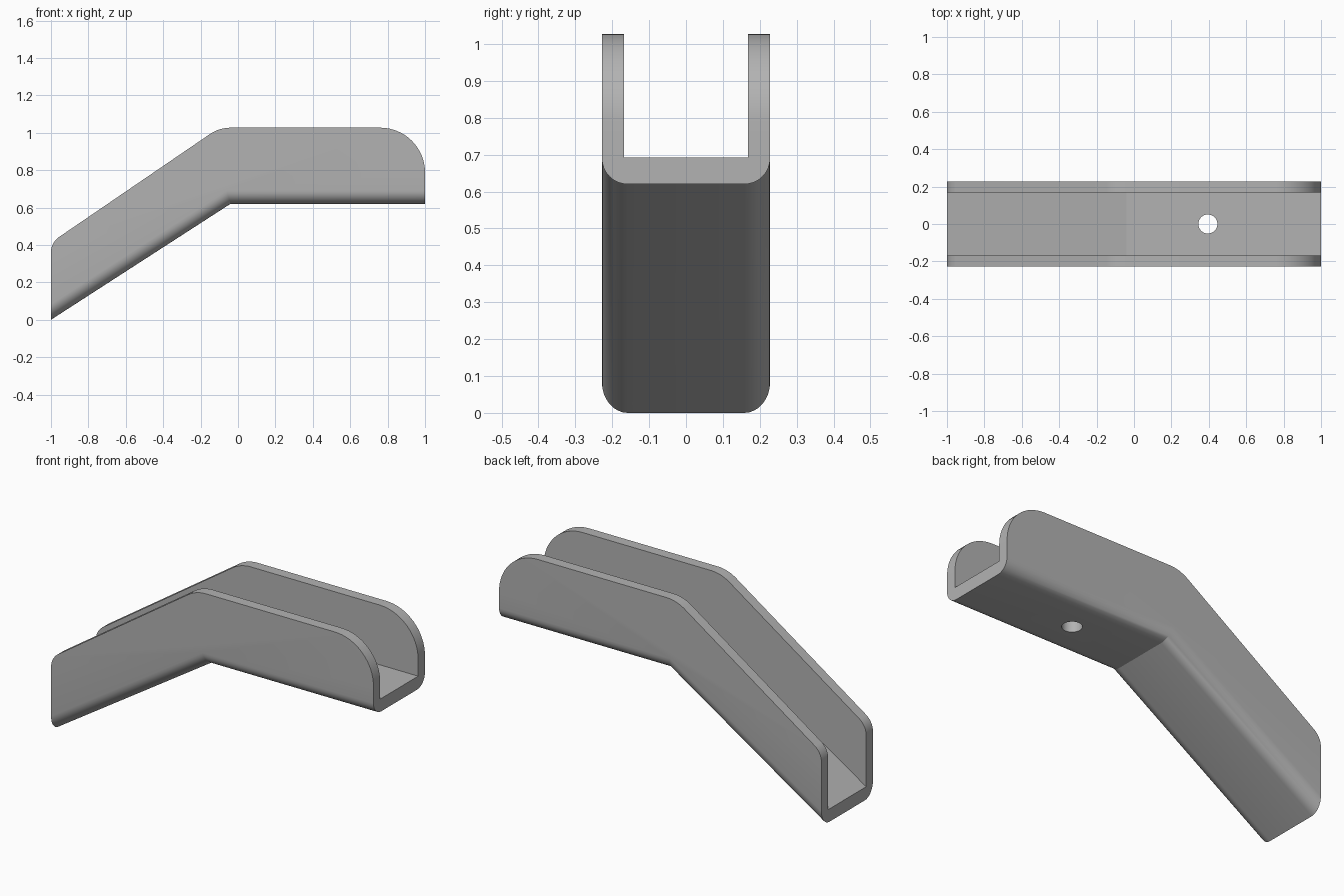
import bpy
import bmesh
from math import radians, sin, cos, tan, atan2, pi
from mathutils import Vector

cube = bpy.data.objects.get("Cube")
if cube:
    bpy.data.objects.remove(cube)

HALF_WIDTH, HALF_GAP = 0.228, 0.168
FLOOR = 0.072
BEND = Vector((-0.04, 0.62))
SLOPE = BEND.y / (BEND.x + 1)

grey = bpy.data.materials.new("plain grey")
grey.use_nodes = True
colour = (0.45, 0.45, 0.45, 1)
grey.diffuse_color = colour
grey.node_tree.nodes["Principled BSDF"].inputs["Base Color"].default_value = colour


def fillet(before, corner, after, radius, steps):
    """Points of a tangent arc that rounds one corner of a profile."""
    a = (Vector(before) - Vector(corner)).normalized()
    b = (Vector(after) - Vector(corner)).normalized()
    half = a.angle(b) / 2
    centre = Vector(corner) + (a + b).normalized() * radius / sin(half)
    start = Vector(corner) + a * radius / tan(half) - centre
    end = Vector(corner) + b * radius / tan(half) - centre
    first = atan2(start.y, start.x)
    turn = (atan2(end.y, end.x) - first + pi) % (2 * pi) - pi
    return [centre + radius * Vector((cos(first + turn * i / steps),
                                      sin(first + turn * i / steps)))
            for i in range(steps + 1)]


def extrude_profile(name, points, half):
    """Side profile in x and z, extruded evenly about y = 0."""
    bm = bmesh.new()
    face = bm.faces.new([bm.verts.new((p[0], -half, p[1])) for p in points])
    moved = bmesh.ops.extrude_face_region(bm, geom=[face])["geom"]
    bmesh.ops.translate(bm, vec=(0, 2 * half, 0),
                        verts=[v for v in moved if isinstance(v, bmesh.types.BMVert)])
    bmesh.ops.recalc_face_normals(bm, faces=bm.faces[:])
    mesh = bpy.data.meshes.new(name)
    bm.to_mesh(mesh)
    bm.free()
    obj = bpy.data.objects.new(name, mesh)
    bpy.context.collection.objects.link(obj)
    return obj


# Bent body with rounded upper corners
low_left, low_right = (-1, 0), (1, BEND.y)
top_left, top_bend, top_right = (-1, 0.413), (-0.10, 1.027), (1, 1.027)
outline = [low_left, BEND, low_right]
outline += fillet(low_right, top_right, top_bend, 0.24, 16)
outline += fillet(top_right, top_bend, top_left, 0.2, 8)
outline += fillet(top_bend, top_left, low_left, 0.1, 10)
channel = extrude_profile("bent_channel", outline, HALF_WIDTH)
channel.data.materials.append(grey)

# Round the long lower edges
bm = bmesh.new()
bm.from_mesh(channel.data)


def on_underside(v):
    return abs(v.co.z - min(BEND.y, SLOPE * (v.co.x + 1))) < 0.001


lower = [e for e in bm.edges if all(on_underside(v) for v in e.verts)
         and abs(e.verts[0].co.y - e.verts[1].co.y) < 0.001]
bmesh.ops.bevel(bm, geom=lower, offset=0.07, segments=8, profile=0.5, affect='EDGES')
bm.to_mesh(channel.data)
bm.free()

# Cutters for the open trough and the bolt hole
reach = 1.2
trough = extrude_profile("trough_cutter", [
    (-reach, FLOOR + SLOPE * (1 - reach)), (BEND.x, BEND.y + FLOOR),
    (reach, BEND.y + FLOOR), (reach, 1.5), (-reach, 1.5)], HALF_GAP)
bpy.ops.mesh.primitive_cylinder_add(vertices=40, radius=0.051, depth=0.4,
                                    location=(0.395, 0, BEND.y))
hole = bpy.context.object
hole.name = "bolt_hole_cutter"

bpy.ops.object.select_all(action='DESELECT')
bpy.context.view_layer.objects.active = channel
channel.select_set(True)
for cutter in (trough, hole):
    cutter.hide_render = True
    cut = channel.modifiers.new(cutter.name, 'BOOLEAN')
    cut.operation = 'DIFFERENCE'
    cut.solver = 'EXACT'
    cut.object = cutter
    bpy.ops.object.modifier_apply(modifier=cut.name)
    bpy.data.objects.remove(cutter)

bpy.ops.object.shade_smooth_by_angle(angle=radians(25))
